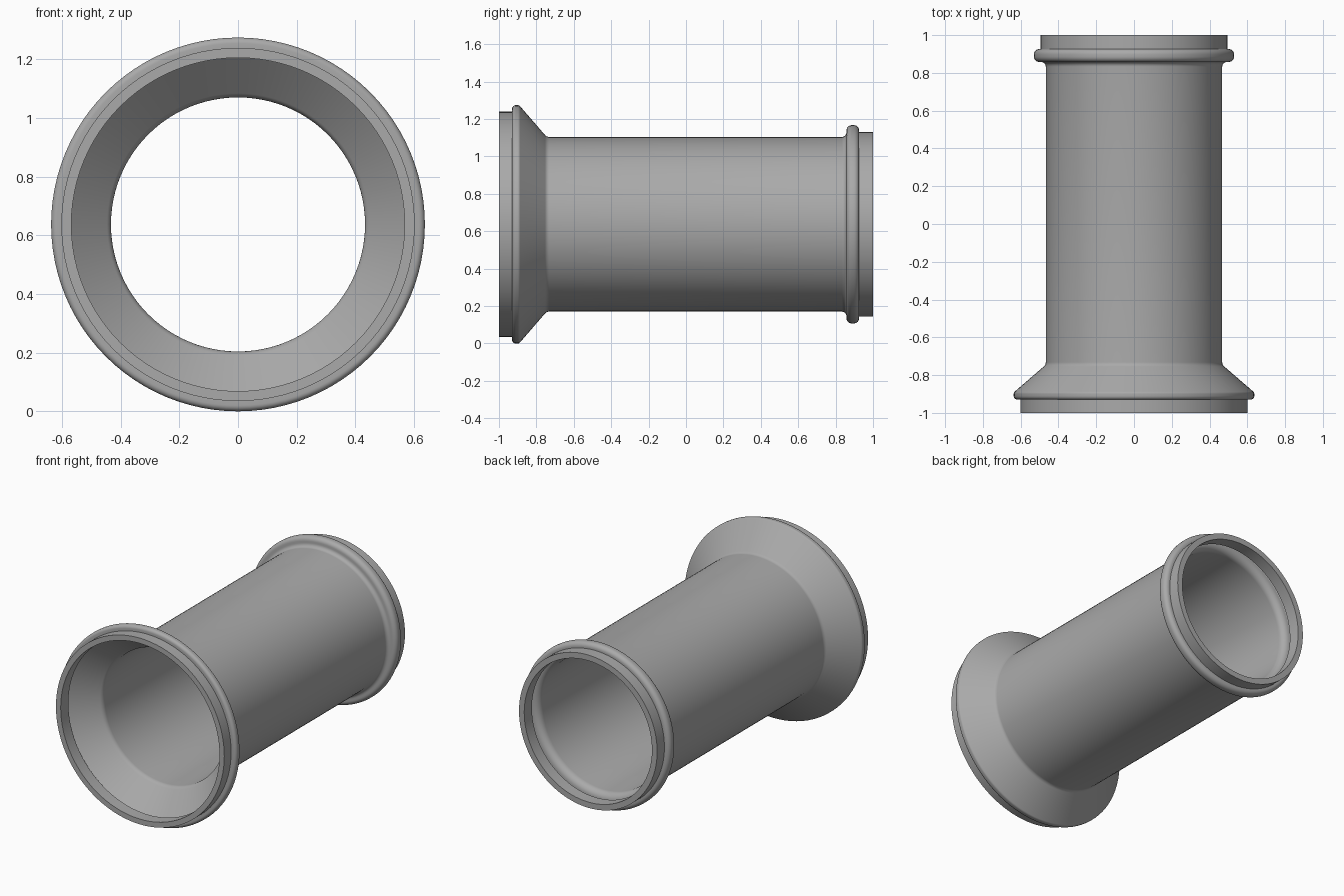
import bpy, bmesh, math
from mathutils import Vector, Matrix

SEGMENTS = 96
AXIS_HEIGHT = 0.637

default = bpy.data.objects.get("Cube")
if default:
    bpy.data.objects.remove(default, do_unlink=True)

# Plain grey metal
metal = bpy.data.materials.new("grey metal")
metal.use_nodes = True
grey = (0.40, 0.40, 0.40, 1)
metal.diffuse_color = grey
bsdf = next(n for n in metal.node_tree.nodes if n.type == "BSDF_PRINCIPLED")
bsdf.inputs["Base Color"].default_value = grey


def rounded(corners, steps=6):
    """Closed profile with each (y, radius, fillet) corner rounded by an arc."""
    points = []
    for i, (y, r, fillet) in enumerate(corners):
        p = Vector((y, r))
        if not fillet:
            points.append(p)
            continue
        a = (Vector(corners[i - 1][:2]) - p).normalized()
        b = (Vector(corners[(i + 1) % len(corners)][:2]) - p).normalized()
        half = a.angle(b) / 2
        centre = p + (a + b).normalized() * fillet / math.sin(half)
        reach = fillet / math.tan(half)
        start, end = p + a * reach - centre, p + b * reach - centre
        sweep = start.angle_signed(end)
        for k in range(steps + 1):
            turn = Matrix.Rotation(-sweep * k / steps, 2)
            points.append(centre + turn @ start)
    return points


def lathe(name, corners):
    """Revolve a closed profile about the lengthwise axis."""
    bm = bmesh.new()
    profile = rounded(corners)
    rings = []
    for s in range(SEGMENTS):
        t = math.tau * s / SEGMENTS
        rings.append([bm.verts.new((p.y * math.sin(t), p.x,
                                    AXIS_HEIGHT + p.y * math.cos(t)))
                      for p in profile])
    n = len(profile)
    for s in range(SEGMENTS):
        here, there = rings[s], rings[(s + 1) % SEGMENTS]
        for k in range(n):
            j = (k + 1) % n
            bm.faces.new((here[k], here[j], there[j], there[k]))
    bmesh.ops.recalc_face_normals(bm, faces=bm.faces)
    mesh = bpy.data.meshes.new(name)
    bm.to_mesh(mesh)
    bm.free()
    mesh.materials.append(metal)
    obj = bpy.data.objects.new(name, mesh)
    bpy.context.collection.objects.link(obj)
    bpy.ops.object.select_all(action="DESELECT")
    obj.select_set(True)
    bpy.context.view_layer.objects.active = obj
    bpy.ops.object.shade_smooth_by_angle(angle=math.radians(35))
    return obj


# Outside: wide collar, bead and cone, tube, narrow bead and collar
outside = [
    (-1, 0.602, 0), (-0.93, 0.602, 0),
    (-0.93, 0.637, 0.02), (-0.892, 0.637, 0.016), (-0.745, 0.467, 0.03),
    (0.858, 0.467, 0.025), (0.858, 0.53, 0.028), (0.926, 0.53, 0.028),
    (0.926, 0.494, 0), (1, 0.494, 0),
]
# Inside: the same wall followed back, with a groove behind each collar
inside = [
    (1, 0.457, 0), (0.922, 0.457, 0),
    (0.922, 0.495, 0.01), (0.89, 0.495, 0.01), (0.89, 0.433, 0.045),
    (-0.76, 0.433, 0.04), (-0.905, 0.601, 0.004),
    (-0.922, 0.601, 0.004), (-0.922, 0.568, 0), (-1, 0.568, 0),
]
lathe("reducing_pipe_coupling", outside + inside)
